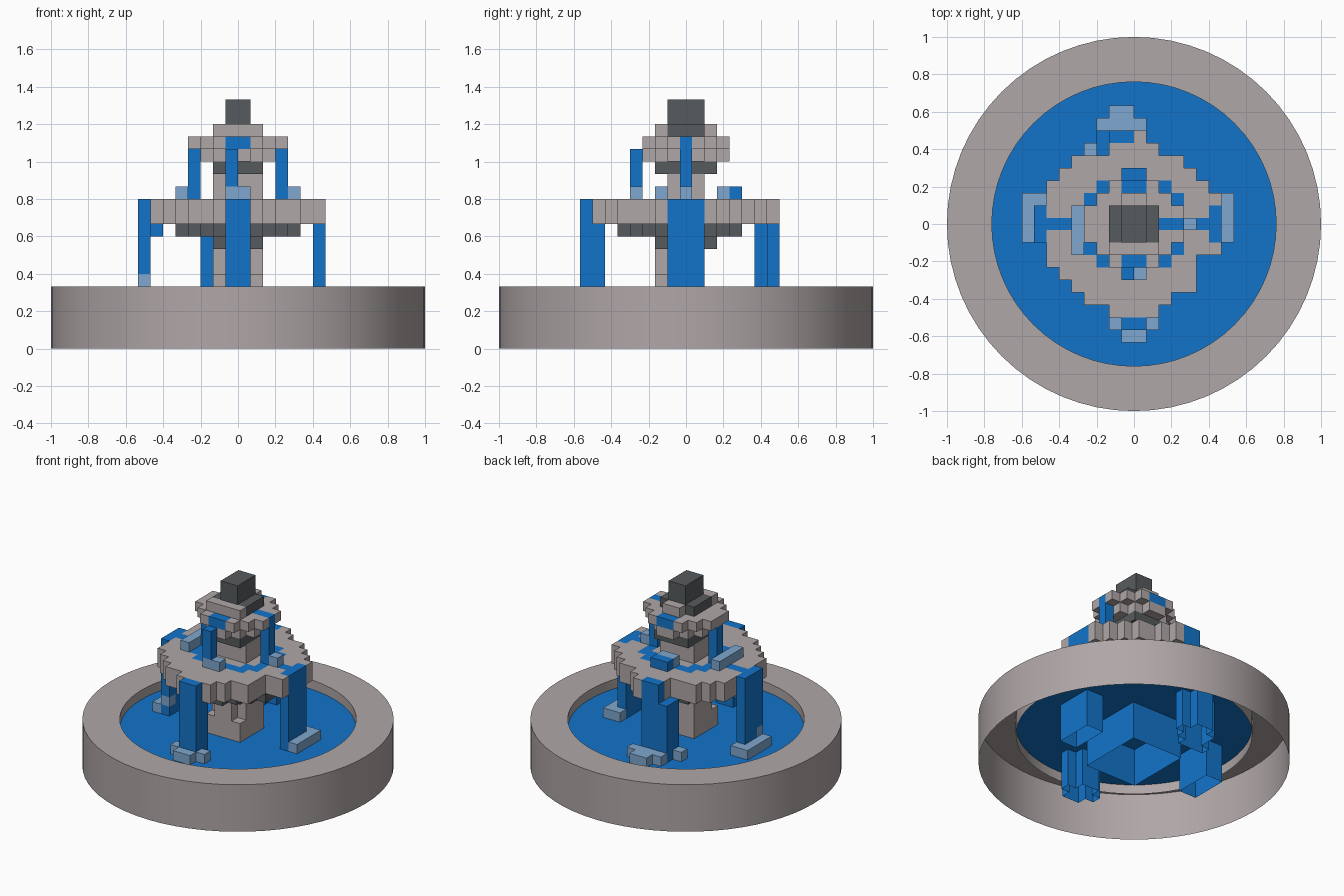
import bpy, bmesh, math

if "Cube" in bpy.data.objects:
    bpy.data.objects.remove(bpy.data.objects["Cube"])

U = 1 / 15  # block size


def material(name, rgb):
    m = bpy.data.materials.new(name)
    m.diffuse_color = (*rgb, 1)
    m.use_nodes = True
    m.node_tree.nodes["Principled BSDF"].inputs["Base Color"].default_value = m.diffuse_color
    return m


STONE = material("warm grey stone", (0.434, 0.386, 0.386))
DARK = material("dark slate", (0.095, 0.105, 0.11))
WATER = material("blue water", (0.006, 0.174, 0.584))
FOAM = material("pale blue splash", (0.212, 0.39, 0.62))

grid = {}  # (i, j, k) -> (part, material)


def fill(part, mat, xs, ys, zs):
    """Fill blocks: x edges [a, b), y cells a..b inclusive, z edges [a, b)."""
    for i in range(*xs):
        for j in range(ys[0], ys[1] + 1):
            for k in range(*zs):
                grid[i, j, k] = (part, mat)


def rows(part, mat, table, zs):
    for j, (a, b) in table.items():
        fill(part, mat, (a, b), (j, j), zs)


# Pedestal
fill("pedestal", STONE, (-2, 2), (-2, 1), (4, 6))
fill("pedestal", STONE, (-2, 2), (-1, 1), (6, 8))
fill("pedestal", STONE, (-1, 1), (-2, 1), (6, 8))
fill("pedestal", DARK, (-2, 2), (-2, 2), (8, 9))

# Lower bowl: dark underside and stepped stone plate
rows("lower_bowl", DARK, {j: (-w, w) for j, w in
     zip(range(-5, 5), (2, 3, 4, 5, 5, 5, 5, 4, 3, 2))}, (9, 10))
plate = {7: (-1, 1), 6: (-2, 2), 5: (-5, 4), 4: (-6, 5), 3: (-7, 6), 2: (-7, 7),
         1: (-7, 6), 0: (-7, 6), -1: (-7, 6), -2: (-7, 7), -3: (-7, 5),
         -4: (-6, 5), -5: (-5, 5), -6: (-4, 3), -7: (-2, 2)}
rows("lower_bowl", STONE, plate, (10, 12))
for (i, j, k) in list(grid):  # pool ring and side spouts
    r = math.hypot(i + 0.5, j)
    if k == 11 and (3 <= r < 4.2 or (j == 0 and r > 5)):
        grid[i, j, k] = ("lower_pool", WATER)

# Upper column and upper bowl
fill("upper_column", STONE, (-2, 2), (-1, 1), (12, 14))
fill("upper_column", DARK, (-2, 2), (-2, 2), (14, 15))
rows("upper_bowl", STONE, {j: (abs(j) - 4, 4 - abs(j)) for j in range(-3, 4)}, (15, 16))
rows("upper_bowl", STONE, {-3: (-2, 2), -2: (-3, 3), -1: (-4, 4), 0: (-4, 4),
                           1: (-4, 4), 2: (-3, 3), 3: (-2, 2)}, (16, 17))
fill("upper_pool", WATER, (2, 4), (0, 0), (16, 17))
for j in (-3, 3):
    fill("upper_pool", WATER, (-1, 1), (j, j), (16, 17))

# Cap and finial
fill("cap", DARK, (-2, 2), (-1, 1), (17, 18))
fill("cap", STONE, (-2, 2), (-2, -2), (17, 18))
fill("cap", STONE, (-1, 1), (2, 2), (17, 18))
fill("finial", DARK, (-1, 1), (-1, 1), (18, 20))

# Upper waterfalls and the splashes under them
fill("upper_falls", WATER, (-4, -3), (0, 0), (12, 16))
fill("upper_falls", WATER, (3, 4), (0, 0), (12, 16))
fill("upper_falls", WATER, (-1, 0), (-4, -4), (13, 16))
fill("upper_splash", FOAM, (-1, 1), (-4, -4), (12, 13))
fill("upper_splash", FOAM, (-5, -4), (-2, 1), (12, 13))
fill("upper_splash", FOAM, (4, 5), (0, 0), (12, 13))
fill("upper_splash", FOAM, (-1, 1), (3, 3), (12, 13))
fill("upper_splash", WATER, (-1, 1), (4, 4), (12, 13))

# Splashes on the basin water, each continuing below as a water shaft
for xs, ys in [((6, 8), (-1, 2)), ((-9, -7), (-1, 2)),
               ((-2, 2), (-8, -8)), ((-1, 1), (-9, -9)),
               ((-3, 1), (8, 8)), ((-2, 0), (9, 9)), ((-4, -1), (6, 6))]:
    fill("basin_splash", FOAM, xs, ys, (4, 5))
    fill("water_shafts", WATER, xs, ys, (0, 4))
fill("water_shafts", WATER, (-3, 3), (-3, 3), (0, 4))

# Lower waterfalls
for xs, ys, top in [((-1, 1), (-8, -8), 12), ((-1, 1), (-7, -7), 10),
                    ((6, 7), (-1, 1), 12), ((-8, -7), (-1, 1), 12),
                    ((-3, -1), (6, 7), 10), ((-2, 0), (7, 7), 12)]:
    fill("lower_falls", WATER, xs, ys, (4, top))
    fill("water_shafts", WATER, xs, ys, (0, 4))
fill("lower_falls", WATER, (-7, -6), (0, 0), (9, 10))
fill("basin_splash", FOAM, (-8, -7), (-1, -1), (5, 6))
fill("basin_splash", FOAM, (-1, 1), (-9, -9), (4, 5))


def finish(bm, name, mats):
    me = bpy.data.meshes.new(name)
    bm.to_mesh(me)
    bm.free()
    for m in mats:
        me.materials.append(m)
    ob = bpy.data.objects.new(name, me)
    bpy.context.collection.objects.link(ob)
    return ob


# Turn blocks into one mesh per part, keeping only exposed faces
for part in sorted({p for p, _ in grid.values()}):
    bm, mats = bmesh.new(), []
    for cell, (p, mat) in grid.items():
        if p != part:
            continue
        if mat not in mats:
            mats.append(mat)
        centre = ((cell[0] + 0.5) * U, cell[1] * U, (cell[2] + 0.5) * U)
        for axis in range(3):
            for s in (-1, 1):
                n = list(cell)
                n[axis] += s
                if tuple(n) in grid or (part == "water_shafts" and axis == 2):
                    continue
                b, c = (axis + 1) % 3, (axis + 2) % 3
                vs = []
                for pb, pc in ((-1, -1), (1, -1), (1, 1), (-1, 1))[::s]:
                    co = list(centre)
                    co[axis] += s * U / 2
                    co[b] += pb * U / 2
                    co[c] += pc * U / 2
                    vs.append(bm.verts.new(co))
                bm.faces.new(vs).material_index = mats.index(mat)
    bmesh.ops.remove_doubles(bm, verts=bm.verts, dist=1e-4)
    finish(bm, part, mats)

# Round basin: open-bottomed turned shell
N = 64
bm = bmesh.new()
rings = [[bm.verts.new((r * math.cos(2 * math.pi * a / N), r * math.sin(2 * math.pi * a / N), z))
          for a in range(N)] for r, z in ((1, 0), (1, 5 * U), (0.76, 5 * U), (0.76, 0.2))]
for lo, hi in zip(rings, rings[1:]):
    for a in range(N):
        b = (a + 1) % N
        bm.faces.new((lo[a], lo[b], hi[b], hi[a]))
basin = finish(bm, "basin", [STONE])
bpy.context.view_layer.objects.active = basin
basin.select_set(True)
bpy.ops.object.shade_smooth_by_angle()

# Basin water surface
bm = bmesh.new()
bmesh.ops.create_circle(bm, cap_ends=True, segments=N, radius=0.76)
bmesh.ops.translate(bm, verts=bm.verts, vec=(0, 0, 4 * U))
finish(bm, "basin_water", [WATER])
